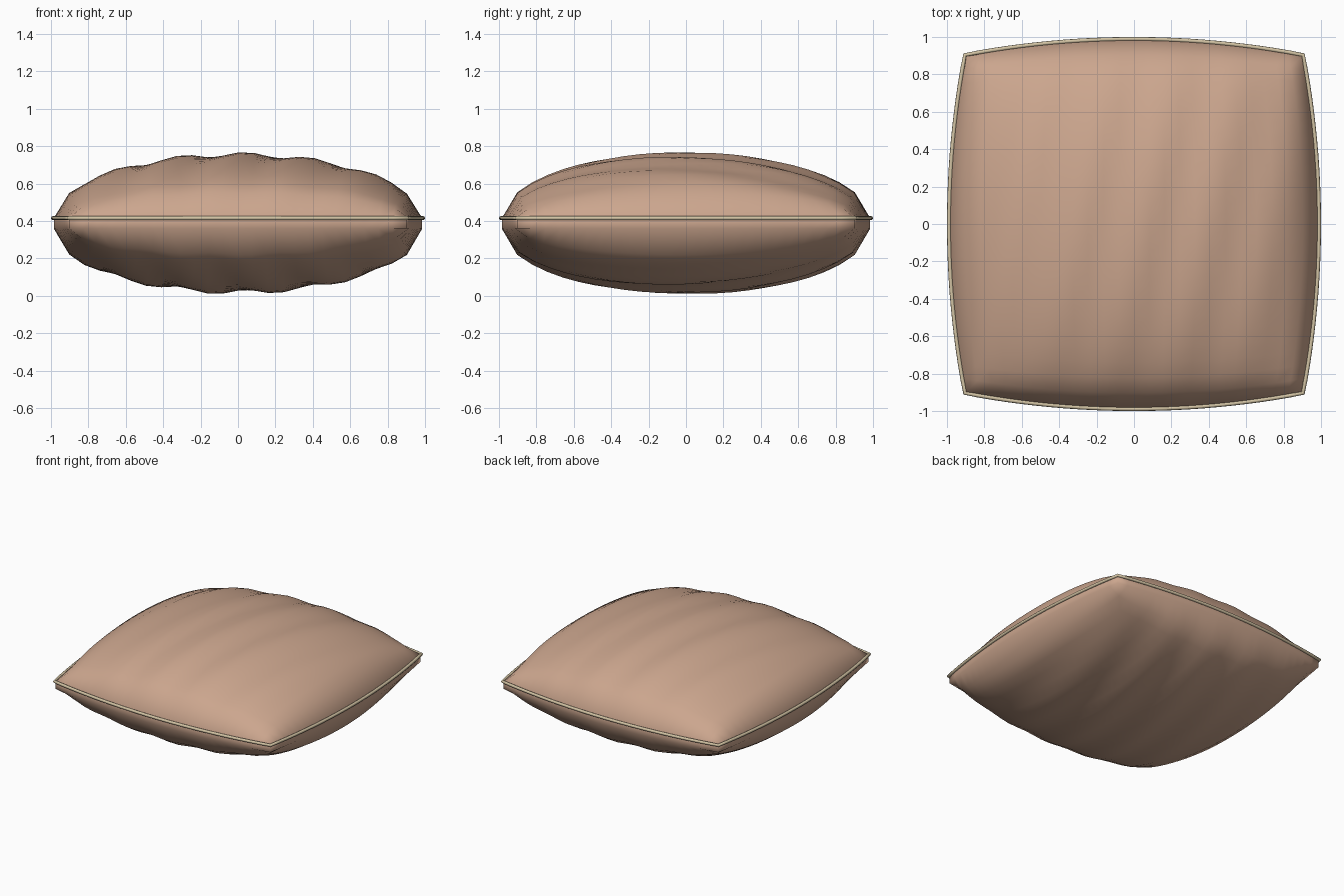
import bpy
import bmesh
import math

cube = bpy.data.objects.get("Cube")
if cube:
    bpy.data.objects.remove(cube, do_unlink=True)

DIVISIONS = 24
CORNER, BULGE = 0.9, 0.085       # half width at the corners, extra at mid side
MID, HALF_WALL, LOFT = 0.387, 0.028, 0.34
RIPPLE, WAVELENGTH, TILT = 0.013, 0.35, 0.2


def material(name, colour):
    mat = bpy.data.materials.new(name)
    mat.use_nodes = True
    mat.diffuse_color = (*colour, 1)
    mat.node_tree.nodes["Principled BSDF"].inputs["Base Color"].default_value = (*colour, 1)
    return mat


def outline(u, v, grow=0.0):
    """Map the unit square to the bulging cushion outline."""
    return (u * (CORNER + grow + BULGE * (1 - v * v)),
            v * (CORNER + grow + BULGE * (1 - u * u)))


def shape_panel(verts, side):
    """Puff a flat grid up (side 1) or down (side -1), with slanted ripples."""
    for vert in verts:
        u, v = vert.co.x, vert.co.y
        puff = math.sqrt(max(0, (1 - u * u) * (1 - v * v)))
        x, y = outline(u, v)
        wave = math.cos(math.tau * (x - TILT * y - 0.04) / WAVELENGTH)
        vert.co = (x, y, MID + side * (HALF_WALL + LOFT * puff) + RIPPLE * wave * puff)


# Cushion: two puffed panels joined by a narrow side wall
bm = bmesh.new()
for side in (1, -1):
    grid = bmesh.ops.create_grid(bm, x_segments=DIVISIONS, y_segments=DIVISIONS, size=1)
    shape_panel(grid["verts"], side)
rim = [e for e in bm.edges if e.is_boundary]
bmesh.ops.bridge_loops(bm, edges=rim)
bmesh.ops.recalc_face_normals(bm, faces=bm.faces)
for face in bm.faces:
    face.smooth = True
mesh = bpy.data.meshes.new("cushion")
bm.to_mesh(mesh)
bm.free()
mesh.materials.append(material("dusty tan fabric", (0.60, 0.38, 0.27)))
cushion = bpy.data.objects.new("cushion", mesh)
bpy.context.collection.objects.link(cushion)

# Piping: a thin cord around the upper seam
steps = [-1 + 2 * i / DIVISIONS for i in range(DIVISIONS)]
square = ([(t, -1) for t in steps] + [(1, t) for t in steps]
          + [(-t, 1) for t in steps] + [(-1, -t) for t in steps])
cord = bpy.data.curves.new("piping", "CURVE")
cord.dimensions = "3D"
cord.bevel_depth = 0.011
cord.bevel_resolution = 2
spline = cord.splines.new("POLY")
spline.points.add(len(square) - 1)
for point, (u, v) in zip(spline.points, square):
    point.co = (*outline(u, v, 0.004), MID + HALF_WALL, 1)
spline.use_cyclic_u = True
cord.materials.append(material("beige piping", (0.65, 0.55, 0.37)))
piping = bpy.data.objects.new("piping", cord)
bpy.context.collection.objects.link(piping)
